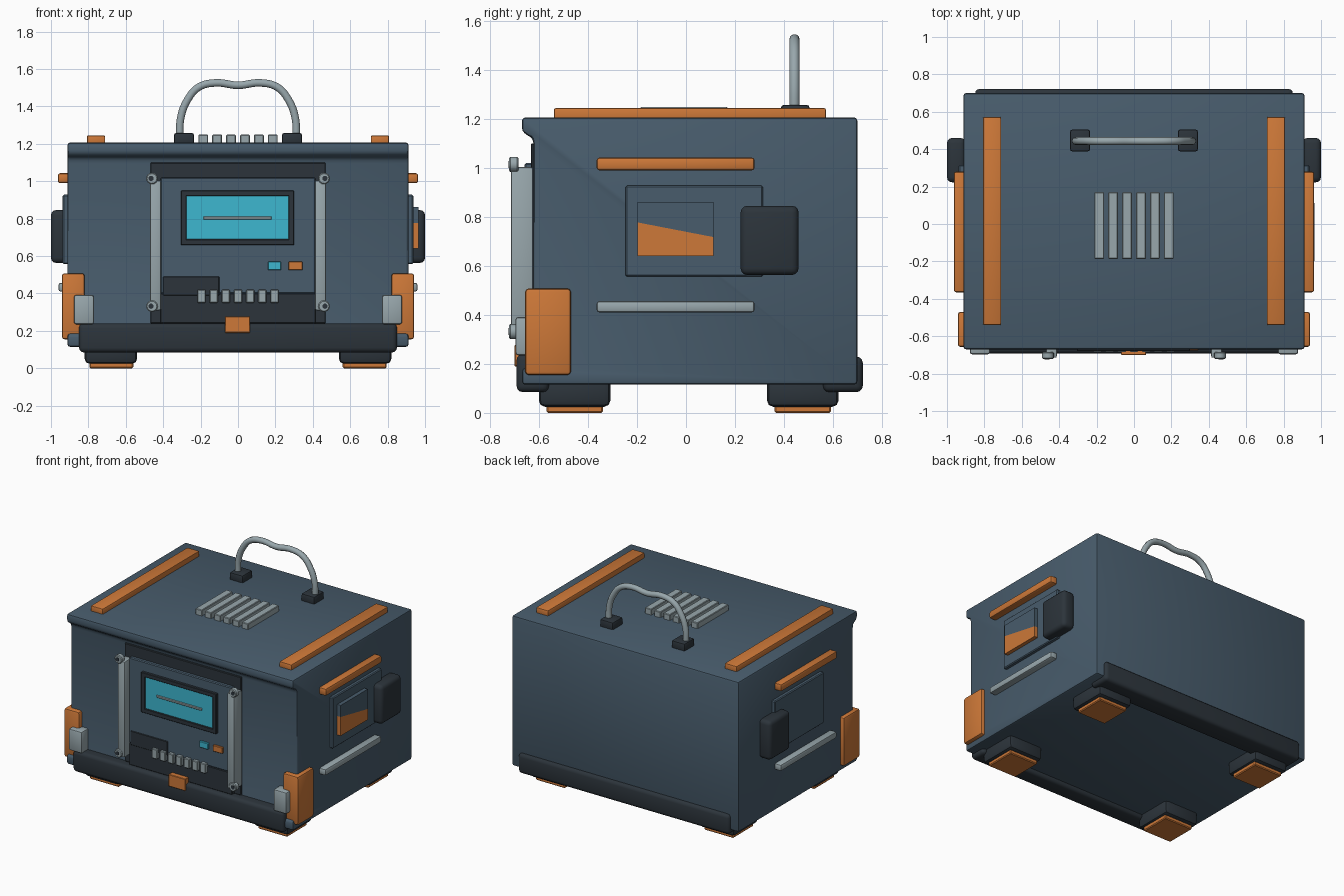
import bpy, bmesh, math
from mathutils import Matrix, Vector

if "Cube" in bpy.data.objects:
    bpy.data.objects.remove(bpy.data.objects["Cube"])


def material(name, hex_code):
    rgb = [int(hex_code[i:i + 2], 16) / 255 for i in (0, 2, 4)]
    m = bpy.data.materials.new(name)
    m.diffuse_color = [c / 12.92 if c < 0.04045 else ((c + 0.055) / 1.055) ** 2.4 for c in rgb] + [1]
    m.use_nodes = True
    m.node_tree.nodes["Principled BSDF"].inputs["Base Color"].default_value = m.diffuse_color
    return m


BLUE = material("slate blue", "485C6C")
DARK = material("charcoal", "2C343B")
ORANGE = material("orange", "CD7838")
GREY = material("light grey", "98A7AC")
CYAN = material("cyan", "3DB7D0")


def finish(name, bm, mat, bevel=0.0, segments=2):
    bmesh.ops.recalc_face_normals(bm, faces=bm.faces[:])
    if bevel:
        sharp = [e for e in bm.edges if e.calc_face_angle(0) > math.radians(40)]
        bmesh.ops.bevel(bm, geom=sharp, offset=bevel, segments=segments, profile=0.5, affect='EDGES')
    me = bpy.data.meshes.new(name)
    bm.to_mesh(me)
    bm.free()
    me.materials.append(mat)
    ob = bpy.data.objects.new(name, me)
    bpy.context.collection.objects.link(ob)
    if bevel:
        bpy.ops.object.select_all(action='DESELECT')
        ob.select_set(True)
        bpy.context.view_layer.objects.active = ob
        bpy.ops.object.shade_smooth_by_angle(angle=math.radians(35))
    return ob


def box(name, x, y, z, mat, bevel=0.0, segments=2):
    """Box given by (low, high) ranges on each axis."""
    bm = bmesh.new()
    bmesh.ops.create_cube(bm, size=1)
    for v in bm.verts:
        v.co = Vector([(r[0] + r[1]) / 2 + c * (r[1] - r[0]) for c, r in zip(v.co, (x, y, z))])
    return finish(name, bm, mat, bevel, segments)


def prism(name, profile, x0, x1, mat, bevel=0.0):
    """Side profile of (y, z) points, extruded along x."""
    bm = bmesh.new()
    face = bm.faces.new([bm.verts.new((x0, y, z)) for y, z in profile])
    ext = bmesh.ops.extrude_face_region(bm, geom=[face])
    moved = [g for g in ext['geom'] if isinstance(g, bmesh.types.BMVert)]
    bmesh.ops.translate(bm, verts=moved, vec=(x1 - x0, 0, 0))
    return finish(name, bm, mat, bevel)


def disc(name, x, z, y0, y1, radius, mat, bevel=0.0):
    """Cylinder along y."""
    bm = bmesh.new()
    mtx = Matrix.Translation((x, (y0 + y1) / 2, z)) @ Matrix.Rotation(math.pi / 2, 4, 'X')
    bmesh.ops.create_cone(bm, cap_ends=True, segments=16, radius1=radius, radius2=radius,
                          depth=abs(y1 - y0), matrix=mtx)
    return finish(name, bm, mat, bevel, 1)


def side(s, a, b):
    """Mirror an x range onto the left (-1) or right (1)."""
    return (a, b) if s > 0 else (-b, -a)


# Main shell with roof overhang and lower lip
prism("body", [(-0.67, 0.115), (0.70, 0.115), (0.70, 1.207), (-0.67, 1.207), (-0.67, 1.15),
               (-0.645, 1.132), (-0.628, 1.125), (-0.622, 1.095), (-0.622, 0.20), (-0.67, 0.18)],
      -0.912, 0.912, BLUE, 0.014)

# Bumpers
box("front_bumper", (-0.85, 0.85), (-0.692, -0.56), (0.085, 0.24), DARK, 0.025, 3)
box("rear_bumper", (-0.85, 0.85), (0.56, 0.722), (0.085, 0.23), DARK, 0.025, 3)
box("bumper_tab", (-0.07, 0.065), (-0.70, -0.66), (0.19, 0.277), ORANGE, 0.003, 1)

# Front door
box("door_backing", (-0.468, 0.468), (-0.634, -0.60), (0.24, 1.10), DARK, 0.004, 1)
box("door_panel", (-0.415, 0.415), (-0.66, -0.62), (0.40, 1.02), BLUE, 0.006, 1)
box("door_lower_panel", (-0.415, 0.415), (-0.66, -0.62), (0.24, 0.40), DARK, 0.004, 1)
box("door_dark_step", (-0.40, -0.10), (-0.666, -0.64), (0.39, 0.492), DARK, 0.003, 1)
for i in range(7):
    x = (i - 3) * 0.065
    box("door_vent_tooth", (x - 0.022, x + 0.022), (-0.685, -0.65), (0.35, 0.42), GREY, 0.004, 1)

# Screen and buttons
for name, x, z in (("screen_frame_top", (-0.305, 0.30), (0.92, 0.95)),
                   ("screen_frame_bottom", (-0.305, 0.30), (0.658, 0.69)),
                   ("screen_frame_left", (-0.305, -0.275), (0.67, 0.94)),
                   ("screen_frame_right", (0.27, 0.30), (0.67, 0.94))):
    box(name, x, (-0.68, -0.65), z, DARK, 0.003, 1)
box("screen", (-0.28, 0.275), (-0.67, -0.65), (0.68, 0.93), CYAN)
box("screen_bar", (-0.185, 0.18), (-0.678, -0.665), (0.795, 0.812), GREY, 0.003, 1)
box("cyan_button", (0.16, 0.23), (-0.675, -0.65), (0.525, 0.57), CYAN, 0.003, 1)
box("orange_button", (0.27, 0.345), (-0.675, -0.65), (0.525, 0.57), ORANGE, 0.003, 1)

for s in (-1, 1):
    # Door rails and their bolts
    box("door_rail", side(s, 0.413, 0.47), (-0.715, -0.625), (0.31, 1.005), GREY, 0.008)
    for z in (0.332, 1.015):
        disc("rail_bolt", s * 0.46, z, -0.722, -0.685, 0.031, GREY, 0.005)
        disc("bolt_socket", s * 0.465, z, -0.725, -0.70, 0.014, DARK)

    # Front corner guards
    box("corner_guard", side(s, 0.82, 0.942), (-0.657, -0.47), (0.155, 0.508), ORANGE, 0.014)
    box("corner_latch", side(s, 0.77, 0.877), (-0.697, -0.61), (0.235, 0.392), GREY, 0.012)

    # Side trims, access panel and side block
    box("side_upper_trim", side(s, 0.90, 0.963), (-0.365, 0.28), (0.99, 1.043), ORANGE, 0.012)
    box("side_lower_trim", side(s, 0.90, 0.96), (-0.365, 0.28), (0.41, 0.457), GREY, 0.012)
    box("side_panel", side(s, 0.90, 0.937), (-0.247, 0.315), (0.557, 0.928), BLUE, 0.006, 1)
    box("side_block", side(s, 0.90, 1.0), (0.223, 0.46), (0.563, 0.846), DARK, 0.028, 3)

    # Roof strips
    box("roof_strip", side(s, 0.71, 0.808), (-0.54, 0.572), (1.19, 1.245), ORANGE, 0.008)

    # Feet
    for name, y in (("front", -0.455), ("rear", 0.477)):
        box(name + "_foot", side(s, 0.54, 0.82), (y - 0.146, y + 0.146), (0.025, 0.14), DARK, 0.025)
        box(name + "_foot_pad", side(s, 0.56, 0.795), (y - 0.115, y + 0.115), (0, 0.04), ORANGE, 0.006, 1)

    # Handle mounts
    box("handle_mount", side(s, 0.235, 0.342), (0.388, 0.505), (1.19, 1.258), DARK, 0.012)

# Level gauge on the right, split along a slant
prism("gauge_fill", [(-0.198, 0.64), (0.113, 0.64), (0.113, 0.718), (-0.198, 0.778)], 0.92, 0.965, ORANGE)
prism("gauge_empty", [(-0.198, 0.778), (0.113, 0.718), (0.113, 0.862), (-0.198, 0.862)], 0.92, 0.965, BLUE)

# Roof vent slats
for i in range(6):
    x = (i - 2.5) * 0.0745
    box("roof_vent_slat", (x - 0.026, x + 0.026), (-0.187, 0.17), (1.19, 1.249), GREY, 0.004, 1)

# Carry handle
half = [(0.312, 1.23), (0.306, 1.34), (0.27, 1.435), (0.21, 1.503), (0.12, 1.526)]
points = [(-x, z) for x, z in half] + [(0, 1.513)] + half[::-1]
curve = bpy.data.curves.new("handle", 'CURVE')
curve.dimensions = '3D'
curve.bevel_depth = 0.021
curve.bevel_resolution = 3
curve.resolution_u = 6
curve.use_fill_caps = True
spline = curve.splines.new('BEZIER')
spline.bezier_points.add(len(points) - 1)
for p, (x, z) in zip(spline.bezier_points, points):
    p.co = (x, 0.443, z)
    p.handle_left_type = p.handle_right_type = 'AUTO'
curve.materials.append(GREY)
handle = bpy.data.objects.new("handle", curve)
bpy.context.collection.objects.link(handle)
bpy.ops.object.select_all(action='DESELECT')
handle.select_set(True)
bpy.context.view_layer.objects.active = handle
bpy.ops.object.convert(target='MESH')
bpy.ops.object.shade_smooth_by_angle(angle=math.radians(50))
